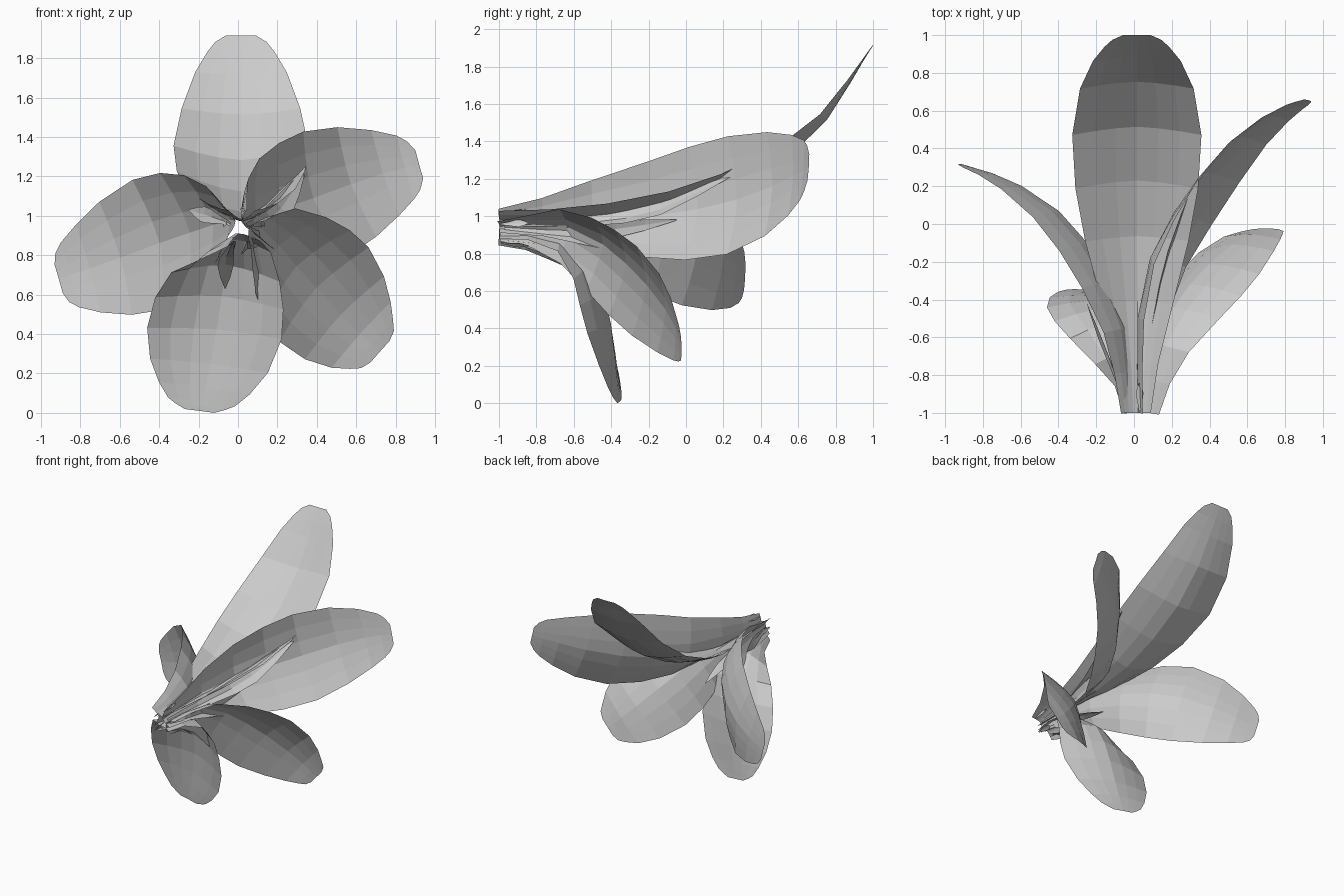
import bpy, bmesh, math
from mathutils import Vector

if "Cube" in bpy.data.objects:
    bpy.data.objects.remove(bpy.data.objects["Cube"])


def catmull(pts, t):
    # smooth path through the control points
    p = [Vector(q) for q in pts]
    p = [2 * p[0] - p[1]] + p + [2 * p[-1] - p[-2]]
    s = min(t, 0.99999) * (len(pts) - 1)
    i = int(s)
    f = s - i
    a, b, c, d = p[i:i + 4]
    return 0.5 * (2 * b + (c - a) * f + (2 * a - 5 * b + 4 * c - d) * f * f
                  + (3 * b - a - 3 * c + d) * f ** 3)


def arc_frames(pts, stations):
    # points and tangents at fractions of the path length
    n = 120
    dense = [catmull(pts, i / n) for i in range(n + 1)]
    acc = [0.0]
    for a, b in zip(dense, dense[1:]):
        acc.append(acc[-1] + (b - a).length)
    out = []
    for s in stations:
        k = min(range(n + 1), key=lambda j: abs(acc[j] - s * acc[-1]))
        tan = dense[min(k + 2, n)] - dense[max(k - 2, 0)]
        out.append((dense[k], tan.normalized()))
    return out


def blade(name, pts, side, half, profile, cup, segs):
    # channelled leaf-like sheet swept along a path, flattening toward the tip
    side = Vector(side).normalized()
    bm = bmesh.new()
    rows = []
    frames = arc_frames(pts, [s for s, w in profile])
    for (p, tan), (s, w) in zip(frames, profile):
        sd = (side - tan * side.dot(tan) * 0.8).normalized()
        out = tan.cross(sd).normalized()
        if out.y > 0:
            out = -out
        h = half * w
        k = cup * (1 - s) + 0.03
        row = []
        for i in range(segs + 1):
            u = 2 * i / segs - 1
            row.append(bm.verts.new(p + sd * h * u + out * h * k * (abs(u) ** 1.5 - 0.6)))
        rows.append(row)
    for r, q in zip(rows, rows[1:]):
        for i in range(segs):
            bm.faces.new((r[i], r[i + 1], q[i + 1], q[i]))
    me = bpy.data.meshes.new(name)
    bm.to_mesh(me)
    bm.free()
    ob = bpy.data.objects.new(name, me)
    bpy.context.collection.objects.link(ob)
    return ob


PETAL = [(0, .2), (.12, .32), (.25, .55), (.4, .8), (.53, .95), (.66, 1),
         (.8, .88), (.9, .68), (.96, .5), (.985, .38), (1, .22)]
SEPAL = [(0, .25), (.25, .5), (.5, .9), (.65, 1), (.82, .65), (1, .05)]

# five large petals: path, cross direction, half width
petals = {
    "petal_top": ([(.02, -1, 1.01), (.02, -.5, 1.02), (.015, 0, 1.11),
                   (.015, .46, 1.31), (.015, .72, 1.52), (.015, 1, 1.915)],
                  (1, 0, 0), .342),
    "petal_right": ([(.05, -1, .97), (.065, -.58, 1.0), (.145, -.22, 1.02),
                     (.355, .15, 1.08), (.57, .42, 1.16), (.77, .58, 1.225), (.92, .655, 1.26)],
                    (-.2, .03, .62), .335),
    "petal_lower_right": ([(.08, -1, .93), (.12, -.78, .93), (.19, -.58, .88),
                           (.38, -.3, .66), (.57, -.1, .45), (.72, -.025, .31)],
                          (.33, -.04, .46), .33),
    "petal_bottom": ([(.01, -1, .88), (-.01, -.78, .86), (-.05, -.6, .76),
                      (-.09, -.5, .57), (-.135, -.42, .29), (-.195, -.355, .01)],
                     (.33, -.07, .09), .345),
    "petal_left": ([(-.04, -1, .97), (-.1, -.55, .97), (-.26, -.2, .92),
                    (-.45, .05, .85), (-.68, .22, .76), (-.91, .315, .68)],
                   (-.05, 0, .33), .34),
}
for name, (pts, side, half) in petals.items():
    blade(name, pts, side, half, PETAL, .65, 6)

# five small pointed sepals
sepals = [
    ([(.05, -.97, .95), (.1, -.6, .96), (.19, -.25, 1.01), (.25, -.05, 1.08), (.34, .27, 1.23)],
     (-.5, .1, .5), .06),
    ([(.07, -.97, .94), (.13, -.5, .92), (.2, -.05, .98)], (.2, 0, .8), .045),
    ([(.05, -.97, .87), (.05, -.65, .83), (.04, -.3, .74)], (1, 0, .3), .035),
    ([(-.02, -.97, .87), (-.06, -.7, .78), (-.065, -.5, .63)], (1, 0, 0), .04),
    ([(-.04, -.97, .96), (-.12, -.75, .99), (-.25, -.42, 1.03)], (.2, 0, .8), .04),
]
for i, (pts, side, half) in enumerate(sepals):
    blade(f"sepal_{i + 1}", pts, side, half, SEPAL, .5, 2)

# ring of thin slivers around the open throat
for i in range(5):
    a = math.radians(18 + 72 * i)
    c, s = math.cos(a), math.sin(a)
    path = [(.03 + r * c, y, .93 + r * s) for r, y in ((.09, -.99), (.1, -.92), (.11, -.84))]
    blade(f"throat_sliver_{i + 1}", path, (-s, 0, c), .02, SEPAL, .3, 2)
